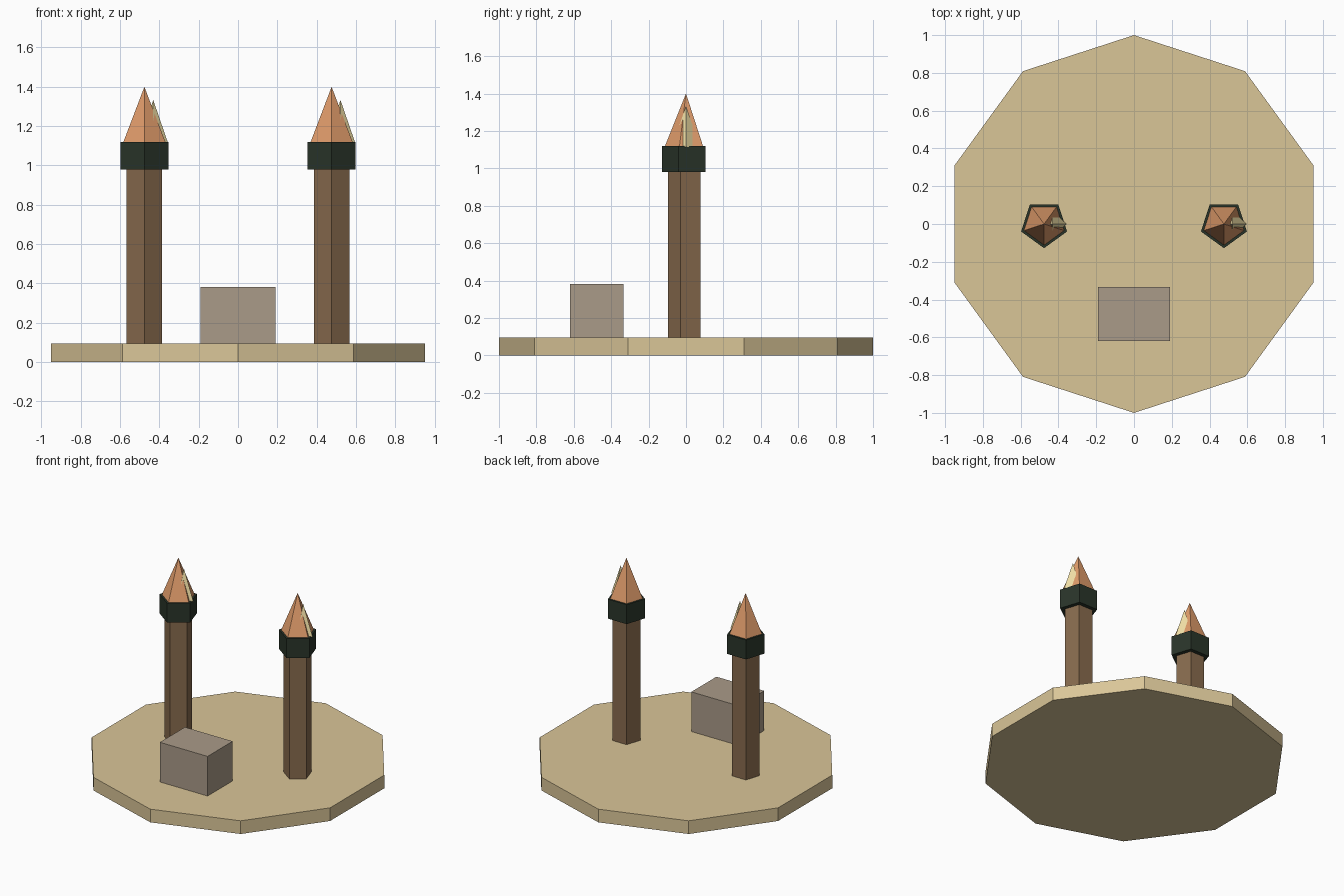
import bpy, bmesh
from math import cos, sin, pi

if "Cube" in bpy.data.objects:
    bpy.data.objects.remove(bpy.data.objects["Cube"])


def material(name, rgb):
    m = bpy.data.materials.new(name)
    m.diffuse_color = tuple(c ** 2.2 for c in rgb) + (1.0,)
    m.use_nodes = True
    m.node_tree.nodes["Principled BSDF"].inputs["Base Color"].default_value = m.diffuse_color
    return m


SAND = material("sand", (0.85, 0.77, 0.59))
WOOD = material("wood", (0.53, 0.42, 0.31))
IRON = material("iron", (0.18, 0.22, 0.18))
FLAME = material("flame_orange", (0.88, 0.61, 0.42))
GLOW = material("flame_yellow", (0.95, 0.88, 0.65))
STONE = material("stone", (0.66, 0.60, 0.53))


def finish(name, bm, loc, mat):
    bmesh.ops.recalc_face_normals(bm, faces=bm.faces)
    me = bpy.data.meshes.new(name)
    bm.to_mesh(me)
    bm.free()
    me.materials.append(mat)
    ob = bpy.data.objects.new(name, me)
    ob.location = loc
    bpy.context.collection.objects.link(ob)
    return ob


def prism(name, sides, r, z0, z1, x, y, mat, pointed=False):
    """Upright prism or pyramid with one corner facing the front (-y)."""
    bm = bmesh.new()
    ring = [(r * cos(2 * pi * i / sides - pi / 2),
             r * sin(2 * pi * i / sides - pi / 2)) for i in range(sides)]
    low = [bm.verts.new((u, v, 0)) for u, v in ring]
    bm.faces.new(low)
    if pointed:
        tip = bm.verts.new((0, 0, z1 - z0))
        for i in range(sides):
            bm.faces.new((low[i], low[(i + 1) % sides], tip))
    else:
        top = [bm.verts.new((u, v, z1 - z0)) for u, v in ring]
        bm.faces.new(top)
        for i in range(sides):
            j = (i + 1) % sides
            bm.faces.new((low[i], low[j], top[j], top[i]))
    return finish(name, bm, (x, y, z0), mat)


# Ten-sided floor slab
prism("base_slab", 10, 1.0, 0, 0.095, 0, 0, SAND)

# Stone block at the front
bm = bmesh.new()
bmesh.ops.create_cube(bm, size=1)
bmesh.ops.scale(bm, vec=(0.381, 0.286, 0.286), verts=bm.verts)
finish("stone_block", bm, (0, -0.476, 0.095 + 0.143), STONE)

# Two identical torches
for side, x in (("left", -0.476), ("right", 0.476)):
    prism(f"{side}_torch_pole", 5, 0.095, 0.095, 0.98, x, 0, WOOD)
    prism(f"{side}_torch_collar", 5, 0.128, 0.98, 1.12, x, 0, IRON)
    prism(f"{side}_outer_flame", 5, 0.114, 1.115, 1.40, x, 0, FLAME, True)
    prism(f"{side}_inner_flame", 4, 0.075, 1.115, 1.333, x + 0.045, 0, GLOW, True)
